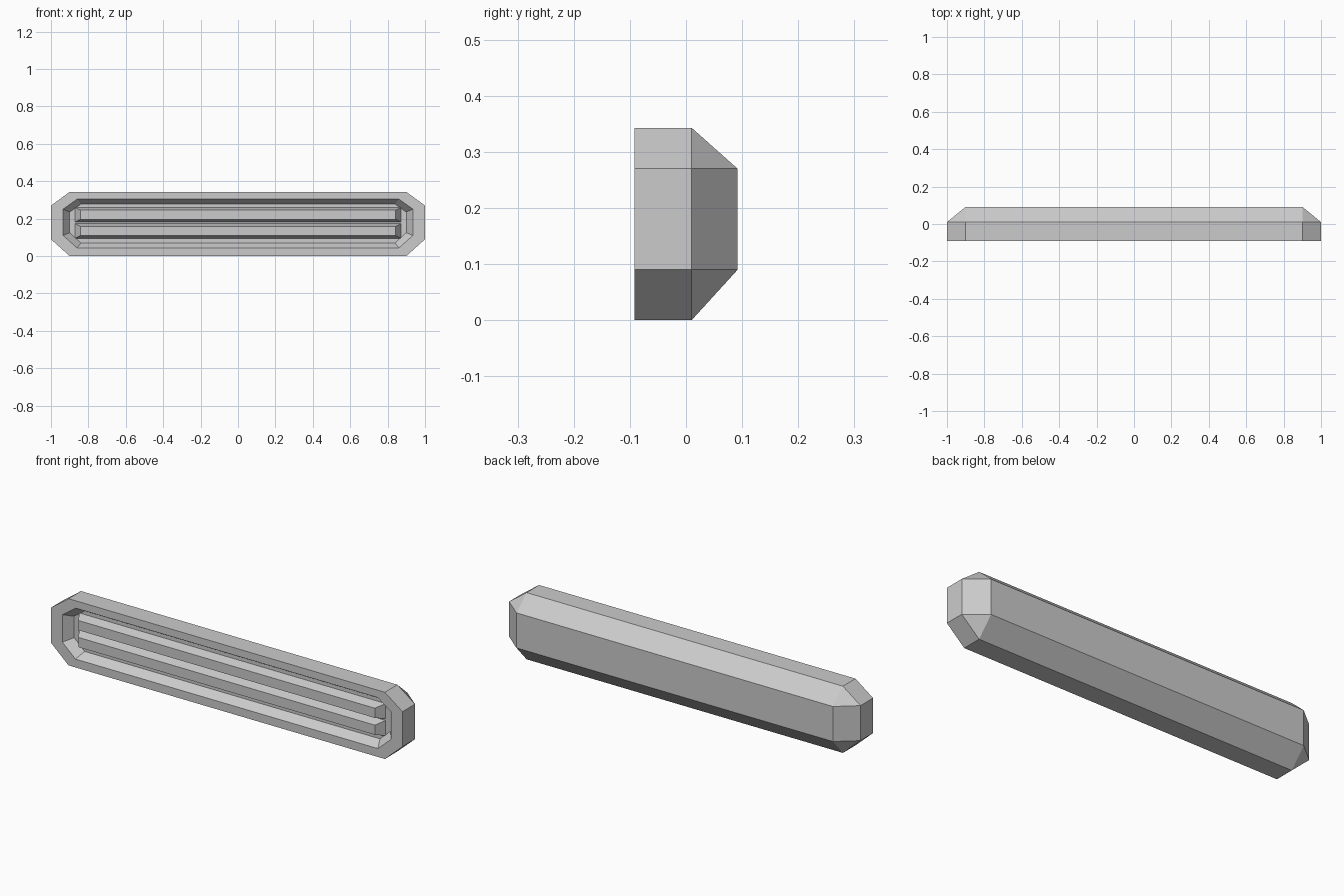
import bpy
import bmesh

cube = bpy.data.objects.get("Cube")
if cube:
    bpy.data.objects.remove(cube, do_unlink=True)

grey = bpy.data.materials.new("light grey")
grey.use_nodes = True
colour = (0.6, 0.6, 0.6, 1)
grey.diffuse_color = colour
grey.node_tree.nodes["Principled BSDF"].inputs["Base Color"].default_value = colour


def octagon(y, x, x_cut, bottom, low, high, top):
    """Chamfered rectangle facing the front."""
    return [(x, y, low), (x, y, high), (x_cut, y, top), (-x_cut, y, top),
            (-x, y, high), (-x, y, low), (-x_cut, y, bottom), (x_cut, y, bottom)]


def rectangle(y, x, bottom, top):
    return [(x, y, bottom), (x, y, top), (-x, y, top), (-x, y, bottom)]


def loft(name, sections):
    """Join matching rings into a closed flat-shaded solid."""
    bm = bmesh.new()
    rings = [[bm.verts.new(p) for p in ring] for ring in sections]
    for a, b in zip(rings, rings[1:]):
        for i in range(len(a)):
            j = (i + 1) % len(a)
            bm.faces.new((a[i], a[j], b[j], b[i]))
    bm.faces.new(rings[0])
    bm.faces.new(rings[-1])
    bmesh.ops.remove_doubles(bm, verts=bm.verts, dist=0.0005)
    bmesh.ops.recalc_face_normals(bm, faces=bm.faces)
    mesh = bpy.data.meshes.new(name)
    bm.to_mesh(mesh)
    bm.free()
    mesh.materials.append(grey)
    obj = bpy.data.objects.new(name, mesh)
    bpy.context.collection.objects.link(obj)
    return obj


FRONT, FLOOR, BACK = -0.092, -0.046, 0.092

# Housing: recess floor, recess opening, front rim, straight sides, tapered back
loft("housing", [
    octagon(FLOOR, 0.9, 0.84, 0.07, 0.125, 0.235, 0.278),
    octagon(FRONT, 0.935, 0.86, 0.043, 0.11, 0.251, 0.305),
    octagon(FRONT, 1.0, 0.9, 0.0, 0.09, 0.27, 0.343),
    octagon(0.01, 1.0, 0.9, 0.0, 0.09, 0.27, 0.343),
    octagon(BACK, 0.9, 0.9, 0.09, 0.09, 0.27, 0.27),
])

# Two tapered bars standing on the recess floor
for name, middle in (("lower_bar", 0.133), ("upper_bar", 0.22)):
    loft(name, [
        rectangle(FLOOR + 0.006, 0.872, middle - 0.038, middle + 0.04),
        rectangle(FLOOR, 0.872, middle - 0.038, middle + 0.04),
        rectangle(FRONT, 0.843, middle - 0.024, middle + 0.026),
    ])
